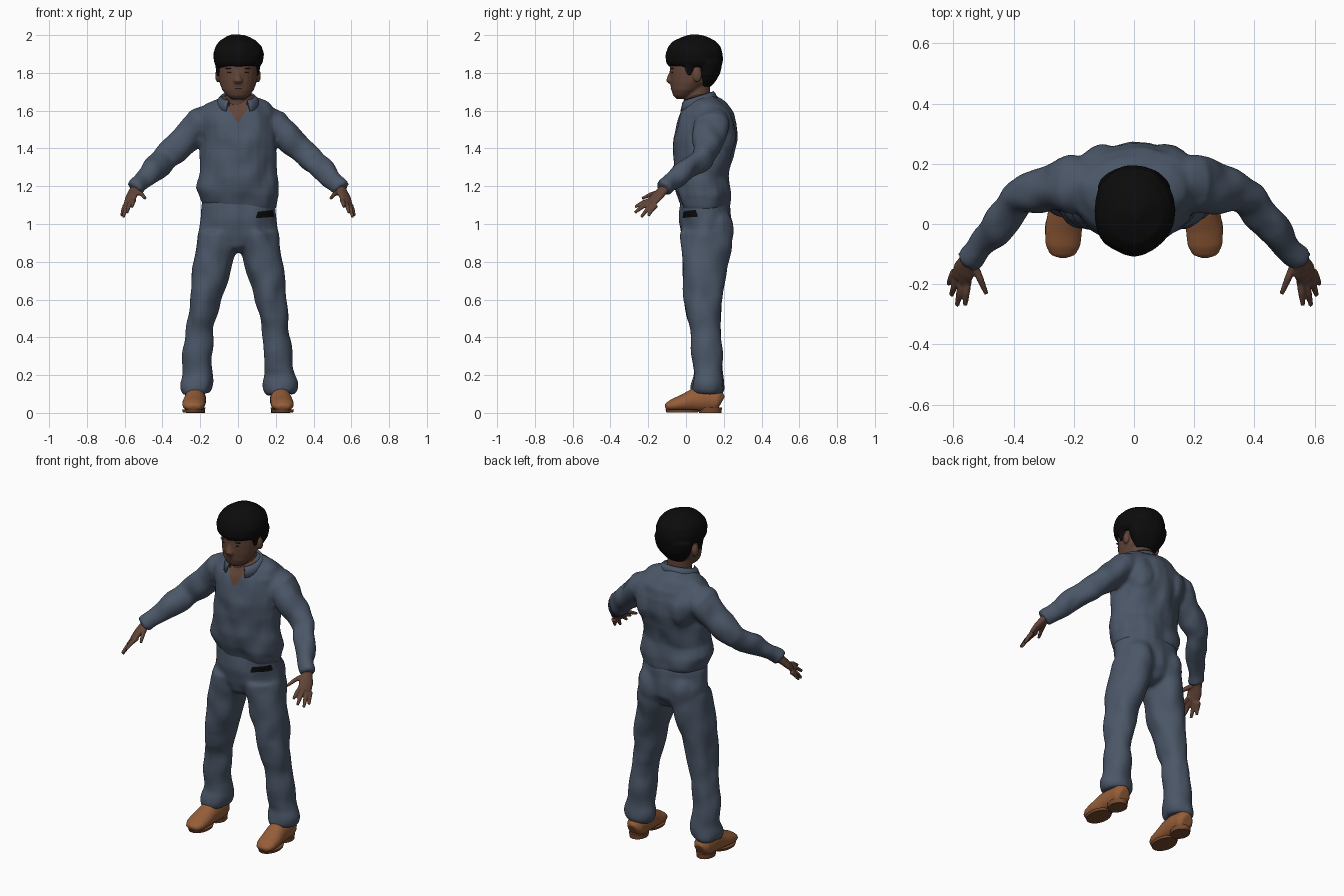
import bpy, bmesh, math
from mathutils import Vector, noise

cube = bpy.data.objects.get("Cube")
if cube:
    bpy.data.objects.remove(cube)


def material(name, rgb):
    m = bpy.data.materials.new(name)
    m.use_nodes = True
    m.diffuse_color = (*rgb, 1)
    bsdf = next(n for n in m.node_tree.nodes if n.type == 'BSDF_PRINCIPLED')
    bsdf.inputs["Base Color"].default_value = (*rgb, 1)
    bsdf.inputs["Roughness"].default_value = 0.8
    return m


CLOTH = material("slate_blue_cloth", (0.07, 0.094, 0.137))
SKIN = material("brown_skin", (0.122, 0.059, 0.039))
LIP = material("dark_lip", (0.09, 0.038, 0.028))
BROW = material("dark_brown_brow", (0.025, 0.014, 0.011))
BLACK = material("black_hair", (0.0035, 0.0035, 0.0035))
LEATHER = material("tan_leather", (0.3, 0.11, 0.04))
SOLE = material("brown_sole", (0.18, 0.067, 0.027))


def loft(bm, rings, side=(1, 0, 0), upright=True, mirror=False, n=24):
    """Closed skin over elliptical rings given as (x, y, z, half width, half depth)."""
    for s in ((1, -1) if mirror else (1,)):
        pts = [Vector((s * r[0], r[1], r[2])) for r in rings]
        ref = Vector((s * side[0], side[1], side[2]))
        loops = []
        for i, r in enumerate(rings):
            t = Vector((0, 0, 1))
            if not upright:
                t = (pts[min(i + 1, len(pts) - 1)] - pts[max(i - 1, 0)]).normalized()
            u = (ref - t * ref.dot(t)).normalized()
            v = t.cross(u)
            loops.append([bm.verts.new(pts[i] + u * r[3] * math.cos(k * math.tau / n)
                                       + v * r[4] * math.sin(k * math.tau / n))
                          for k in range(n)])
        for a, b in zip(loops, loops[1:]):
            for k in range(n):
                j = (k + 1) % n
                bm.faces.new((a[k], a[j], b[j], b[k]))
        bm.faces.new(loops[0])
        bm.faces.new(loops[-1])


def column(bm, rings, x=0, **kw):
    """Upright loft from (z, centre y, half width, half depth)."""
    loft(bm, [(x, cy, z, a, b) for z, cy, a, b in rings], **kw)


def ball(bm, centre, radii, mirror=False):
    for s in ((1, -1) if mirror else (1,)):
        made = bmesh.ops.create_uvsphere(bm, u_segments=16, v_segments=10, radius=1)["verts"]
        bmesh.ops.scale(bm, verts=made, vec=radii)
        bmesh.ops.translate(bm, verts=made, vec=(s * centre[0], centre[1], centre[2]))


def finish(name, bm, mat, voxel=0, smooth=4, wrinkle=0, thick=0):
    """Make the object, fuse its pieces, soften it and crease the cloth."""
    bmesh.ops.recalc_face_normals(bm, faces=bm.faces)
    me = bpy.data.meshes.new(name)
    bm.to_mesh(me)
    bm.free()
    ob = bpy.data.objects.new(name, me)
    bpy.context.collection.objects.link(ob)
    if thick:
        ob.modifiers.new("thickness", 'SOLIDIFY').thickness = thick
    if voxel:
        rm = ob.modifiers.new("fuse", 'REMESH')
        rm.mode = 'VOXEL'
        rm.voxel_size = voxel
        sm = ob.modifiers.new("soften", 'SMOOTH')
        sm.factor, sm.iterations = 0.5, smooth
        bpy.context.view_layer.update()
        dg = bpy.context.evaluated_depsgraph_get()
        me = bpy.data.meshes.new_from_object(ob.evaluated_get(dg))
        ob.modifiers.clear()
        ob.data = me
    if wrinkle:
        moved = [v.co + v.normal * wrinkle * noise.noise(Vector((v.co.x * 11, v.co.y * 11, v.co.z * 8)))
                 for v in me.vertices]
        for v, co in zip(me.vertices, moved):
            v.co = co
    me.materials.clear()
    me.materials.append(mat)
    me.shade_smooth()
    return ob


def paint(ob, mat, planes):
    """Cut along (point, outward normal) planes and colour the enclosed front faces."""
    planes = [(Vector(p), Vector(q)) for p, q in planes]
    bm = bmesh.new()
    bm.from_mesh(ob.data)
    for p, q in planes:
        near = [f for f in bm.faces if (f.calc_center_median() - planes[0][0]).length < 0.2]
        geom = near + list({e for f in near for e in f.edges}) + list({v for f in near for v in f.verts})
        bmesh.ops.bisect_plane(bm, geom=geom, plane_co=p, plane_no=q, dist=1e-5)
    ob.data.materials.append(mat)
    for f in bm.faces:
        c = f.calc_center_median()
        if f.normal.y < 0.1 and c.y < 0.06 and all((c - p).dot(q) < 0 for p, q in planes):
            f.material_index = 1
    bm.to_mesh(ob.data)
    bm.free()


# Shirt: torso with a slanting hem, shoulder blades and sleeves
bm = bmesh.new()
column(bm, [(1.08, .102, .18, .12), (1.105, .102, .2, .132), (1.17, .092, .222, .144),
            (1.25, .08, .207, .146), (1.35, .088, .2, .16), (1.45, .1, .205, .168),
            (1.53, .11, .212, .162), (1.59, .112, .208, .144), (1.635, .108, .17, .112),
            (1.665, .09, .1, .085), (1.685, .08, .075, .07)])
for v in bm.verts:
    if v.co.z < 1.2:
        v.co.z -= .1 * v.co.x
ball(bm, (.1, .165, 1.49), (.1, .1, .13), mirror=True)
loft(bm, [(.13, .125, 1.56, .08, .07), (.2, .13, 1.525, .096, .088), (.28, .118, 1.445, .079, .076),
          (.385, .086, 1.345, .06, .068), (.46, -.012, 1.277, .055, .06),
          (.52, -.083, 1.217, .042, .048), (.548, -.113, 1.187, .039, .043)],
     side=(0, 1, 0), upright=False, mirror=True)
shirt = finish("shirt", bm, CLOTH, voxel=.01, smooth=6, wrinkle=.016)
paint(shirt, SKIN, [((0, -.03, 1.532), (1, 0, -.65)), ((0, -.03, 1.532), (-1, 0, -.65))])

# Shirt collar folded around the neck, open at the front
bm = bmesh.new()
rows = []
for k in range(25):
    a = math.radians(-148 + 296 * k / 24)
    f = (1 - math.cos(a)) / 2
    top = 1.703 - .05 * f
    rows.append([bm.verts.new((r * math.sin(a), .062 + d * math.cos(a), z)) for r, d, z in
                 ((.082, .078, top - .03), (.09, .085, top), (.105, .096, top - .015),
                  (.122, .108, top - .04 - .02 * f))])
for p, q in zip(rows, rows[1:]):
    for k in range(3):
        bm.faces.new((p[k], q[k], q[k + 1], p[k + 1]))
finish("collar", bm, CLOTH, thick=.008)

# Trousers: hips, seat and legs fused together
bm = bmesh.new()
column(bm, [(.85, .1, .03, .06), (.875, .1, .1, .105), (.94, .107, .205, .134),
            (1.02, .107, .202, .14), (1.1, .102, .195, .132), (1.14, .095, .18, .12)])
ball(bm, (.095, .152, .975), (.1, .103, .12), mirror=True)
loft(bm, [(.225, .115, .1, .074, .08), (.224, .115, .125, .086, .087), (.222, .115, .16, .09, .084),
          (.22, .118, .2, .083, .075), (.216, .114, .3, .076, .076), (.2, .1, .45, .074, .082),
          (.172, .09, .6, .082, .105), (.14, .095, .75, .098, .117), (.118, .103, .86, .109, .128),
          (.105, .108, .96, .102, .136)], mirror=True)
trousers = finish("trousers", bm, CLOTH, voxel=.01, smooth=8, wrinkle=.014)
paint(trousers, BLACK, [((.1, 0, 1.05), (-1, 0, .3)), ((.19, 0, 1.05), (1, 0, .2)),
                        ((.14, 0, 1.069), (-.12, 0, 1)), ((.14, 0, 1.034), (.08, 0, -1))])

# Head with neck, nose and ears
bm = bmesh.new()
column(bm, [(1.662, -.02, .035, .03), (1.68, -.015, .06, .053), (1.71, .002, .084, .08),
            (1.75, .025, .099, .108), (1.8, .035, .105, .121), (1.86, .04, .106, .127),
            (1.93, .04, .095, .11), (1.97, .04, .05, .06)])
column(bm, [(1.56, .075, .07, .07), (1.65, .06, .068, .068), (1.76, .06, .068, .068)])
loft(bm, [(0, -.075, 1.815, .009, .008), (0, -.086, 1.78, .013, .013),
          (0, -.09, 1.757, .026, .015), (0, -.082, 1.744, .018, .01)])
ball(bm, (.107, .06, 1.785), (.014, .024, .035), mirror=True)
ball(bm, (0, -.066, 1.722), (.036, .015, .014))
finish("head", bm, SKIN, voxel=.006, smooth=3)

# Eyes, brows and lips
bm = bmesh.new()
ball(bm, (.042, -.071, 1.802), (.015, .007, .004), mirror=True)
ball(bm, (.044, -.071, 1.823), (.024, .008, .003), mirror=True)
finish("eyes_and_brows", bm, BROW)
bm = bmesh.new()
ball(bm, (0, -.07, 1.727), (.032, .012, .004))
ball(bm, (0, -.069, 1.718), (.029, .012, .005))
finish("lips", bm, LIP)

# Hair: cap, back of the head and sideburns
bm = bmesh.new()
column(bm, [(1.835, .045, .116, .136), (1.858, .045, .13, .15), (1.9, .045, .136, .152),
            (1.94, .047, .124, .141), (1.97, .047, .097, .114), (1.99, .05, .06, .075),
            (1.999, .05, .033, .038)])
column(bm, [(1.725, .1, .06, .032), (1.76, .108, .09, .052), (1.8, .115, .11, .064),
            (1.86, .12, .12, .072)])
column(bm, [(1.785, .018, .012, .012), (1.81, .018, .014, .022), (1.86, .018, .02, .035)],
       x=.1, mirror=True)
finish("hair", bm, BLACK, voxel=.009, smooth=3, wrinkle=.008)

# Hands: palm, four fingers and a thumb
bm = bmesh.new()
loft(bm, [(.535, -.098, 1.2, .028, .024), (.55, -.122, 1.178, .031, .022),
          (.565, -.155, 1.145, .04, .019), (.576, -.185, 1.113, .037, .014)],
     side=(.055, .03, -.03), upright=False, mirror=True)
for base, tip in (((.551, -.18, 1.128), (.561, -.27, 1.09)), ((.568, -.18, 1.118), (.588, -.271, 1.06)),
                  ((.584, -.172, 1.106), (.607, -.237, 1.037)), ((.596, -.158, 1.1), (.616, -.2, 1.043)),
                  ((.535, -.125, 1.172), (.49, -.232, 1.135))):
    mid = Vector(base).lerp(Vector(tip), .55) + Vector((0, 0, .006))
    loft(bm, [(*base, .014, .014), (*mid, .012, .012), (*tip, .008, .008)],
         upright=False, mirror=True, n=10)
finish("hands", bm, SKIN, voxel=.005, smooth=2)

# Shoes: leather uppers
bm = bmesh.new()
loft(bm, [(.225, .188, .055, .032, .04), (.225, .17, .065, .052, .06), (.225, .1, .07, .057, .068),
          (.228, .04, .066, .058, .062), (.234, -.02, .05, .062, .045), (.236, -.07, .04, .059, .034),
          (.236, -.1, .032, .044, .022), (.236, -.11, .028, .022, .012)],
     upright=False, mirror=True)
for v in bm.verts:
    v.co.z = max(v.co.z, .012)
finish("shoes", bm, LEATHER, voxel=.008, smooth=3)

# Shoes: heel blocks and front soles
bm = bmesh.new()
column(bm, [(0, .128, .049, .06), (.028, .128, .052, .062)], x=.225, mirror=True)
column(bm, [(.003, -.02, .057, .084), (.017, -.02, .061, .089)], x=.235, mirror=True)
soles = finish("soles", bm, SOLE)
bpy.context.view_layer.objects.active = soles
soles.select_set(True)
bpy.ops.object.shade_smooth_by_angle()
